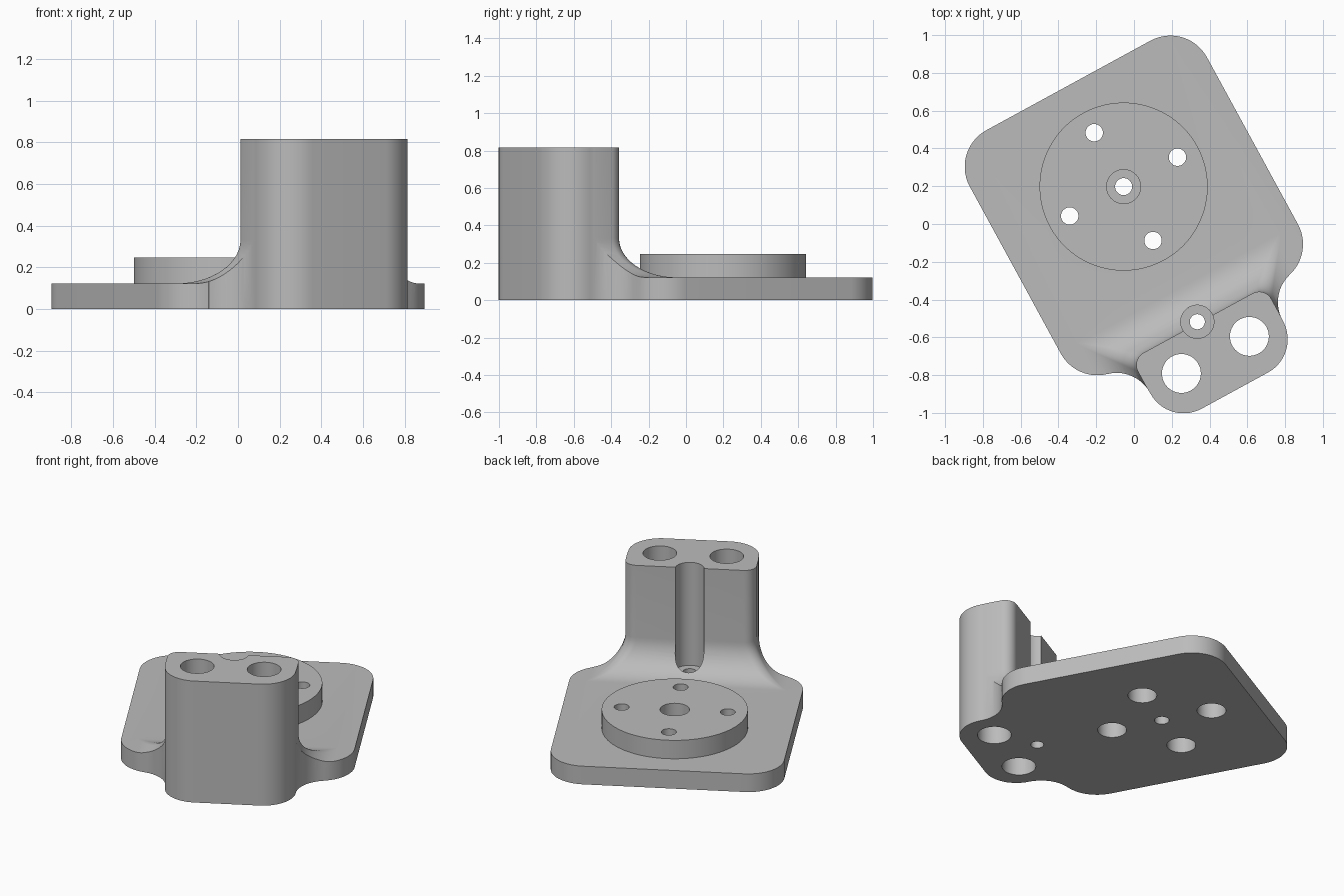
import bpy, bmesh, math
from mathutils import Matrix

if "Cube" in bpy.data.objects:
    bpy.data.objects.remove(bpy.data.objects["Cube"])

TURN = math.radians(28.6)       # whole bracket is turned in plan
CENTRE = (-0.055, 0.198, 0)     # centre of the round boss
PLATE_Z, BOSS_Z, TOP_Z = 0.122, 0.246, 0.816
FLARE = 0.21                    # fillet radius between plate and post
PILLAR_BACK = -0.823

grey = bpy.data.materials.new("plain grey")
grey.diffuse_color = (0.5, 0.5, 0.5, 1)
grey.use_nodes = True
grey.node_tree.nodes["Principled BSDF"].inputs["Base Color"].default_value = grey.diffuse_color


def arc(cx, cy, r, a0, a1, n=14):
    return [(cx + r * math.cos(math.radians(a0 + (a1 - a0) * i / n)),
             cy + r * math.sin(math.radians(a0 + (a1 - a0) * i / n))) for i in range(n + 1)]


def loft(name, rings):
    """Closed solid through a list of (outline, z) rings."""
    bm = bmesh.new()
    loops = [[bm.verts.new((x, y, z)) for x, y in pts] for pts, z in rings]
    n = len(loops[0])
    for a, b in zip(loops, loops[1:]):
        for i in range(n):
            j = (i + 1) % n
            bm.faces.new((a[i], a[j], b[j], b[i]))
    bm.faces.new(loops[0][::-1])
    bm.faces.new(loops[-1])
    mesh = bpy.data.meshes.new(name)
    bm.to_mesh(mesh)
    bm.free()
    mesh.materials.append(grey)
    ob = bpy.data.objects.new(name, mesh)
    bpy.context.collection.objects.link(ob)
    return ob


def cylinder(name, x, y, r, z0, z1, n=48):
    pts = arc(x, y, r, 0, 360, n)[:-1]
    return loft(name, [(pts, z0), (pts, z1)])


def combine(target, tool, operation):
    mod = target.modifiers.new("cut", 'BOOLEAN')
    mod.operation, mod.solver, mod.object = operation, 'EXACT', tool
    bpy.context.view_layer.objects.active = target
    bpy.ops.object.modifier_apply(modifier=mod.name)
    bpy.data.objects.remove(tool)


# Plan outline: rounded plate, concave webs, rounded post front
outline = (arc(0.495, 0.39, 0.22, 0, 90) + arc(-0.495, 0.39, 0.22, 90, 180)
           + arc(-0.495, -0.617, 0.22, 180, 255.5)
           + arc(-0.6, -1.024, 0.2, 75.5, 0)
           + arc(-0.2, -1.03, 0.2, 180, 270) + arc(0.2, -1.03, 0.2, 270, 360)
           + arc(0.6, -1.024, 0.2, 180, 104.5)
           + arc(0.495, -0.617, 0.22, -75.5, 0))
clean = []
for p in outline:
    if not clean or math.dist(p, clean[-1]) > 1e-4:
        clean.append(p)

# Plate blank
square = [(-1, -1.5), (1, -1.5), (1, 1), (-1, 1)]
bracket = loft("mounting_bracket", [(square, 0), (square, PLATE_Z)])


# Post with a mitred flare at its foot
def post_ring(d):
    r = 0.065 * (1 - d / FLARE) + 0.008
    w, back = 0.402 + d, PILLAR_BACK + d
    return ([(-w, -1.5), (w, -1.5)] + arc(w - r, back - r, r, 0, 90, 10)
            + arc(-w + r, back - r, r, 90, 180, 10))


rings = [(post_ring(FLARE), 0.05)]
for i in range(15):
    a = math.radians(90 * i / 14)
    rings.append((post_ring(FLARE * (1 - math.sin(a))), PLATE_Z + FLARE * (1 - math.cos(a))))
rings.append((post_ring(0), TOP_Z))
combine(bracket, loft("post", rings), 'UNION')

# Trim everything to the plan outline
combine(bracket, loft("outline", [(clean, -0.5), (clean, 1.5)]), 'INTERSECT')

# Round boss
combine(bracket, cylinder("boss", 0, 0, 0.445, 0.06, BOSS_Z, 96), 'UNION')

# Holes: x, y, radius, bottom, top
holes = [(0, 0, 0.045, -1, 1), (0, 0, 0.09, PLATE_Z, 1),
         (0, -0.815, 0.04, -1, 1), (0, -0.815, 0.088, PLATE_Z + 0.002, 2)]
for s in (-1, 1):
    holes.append((s * 0.205, -1.015, 0.103, -1, 2))             # post bores
    for x, y in ((s * 0.325, 0), (0, s * 0.325)):               # boss bolt circle
        holes += [(x, y, 0.046, -1, 1), (x, y, 0.088, -1, 0.12)]
for h in holes:
    combine(bracket, cylinder("hole", *h), 'DIFFERENCE')

# Final placement and shading
bracket.data.transform(Matrix.Translation(CENTRE) @ Matrix.Rotation(TURN, 4, 'Z'))
bpy.ops.object.select_all(action='DESELECT')
bracket.select_set(True)
bpy.context.view_layer.objects.active = bracket
bpy.ops.object.shade_smooth_by_angle(angle=math.radians(30))
